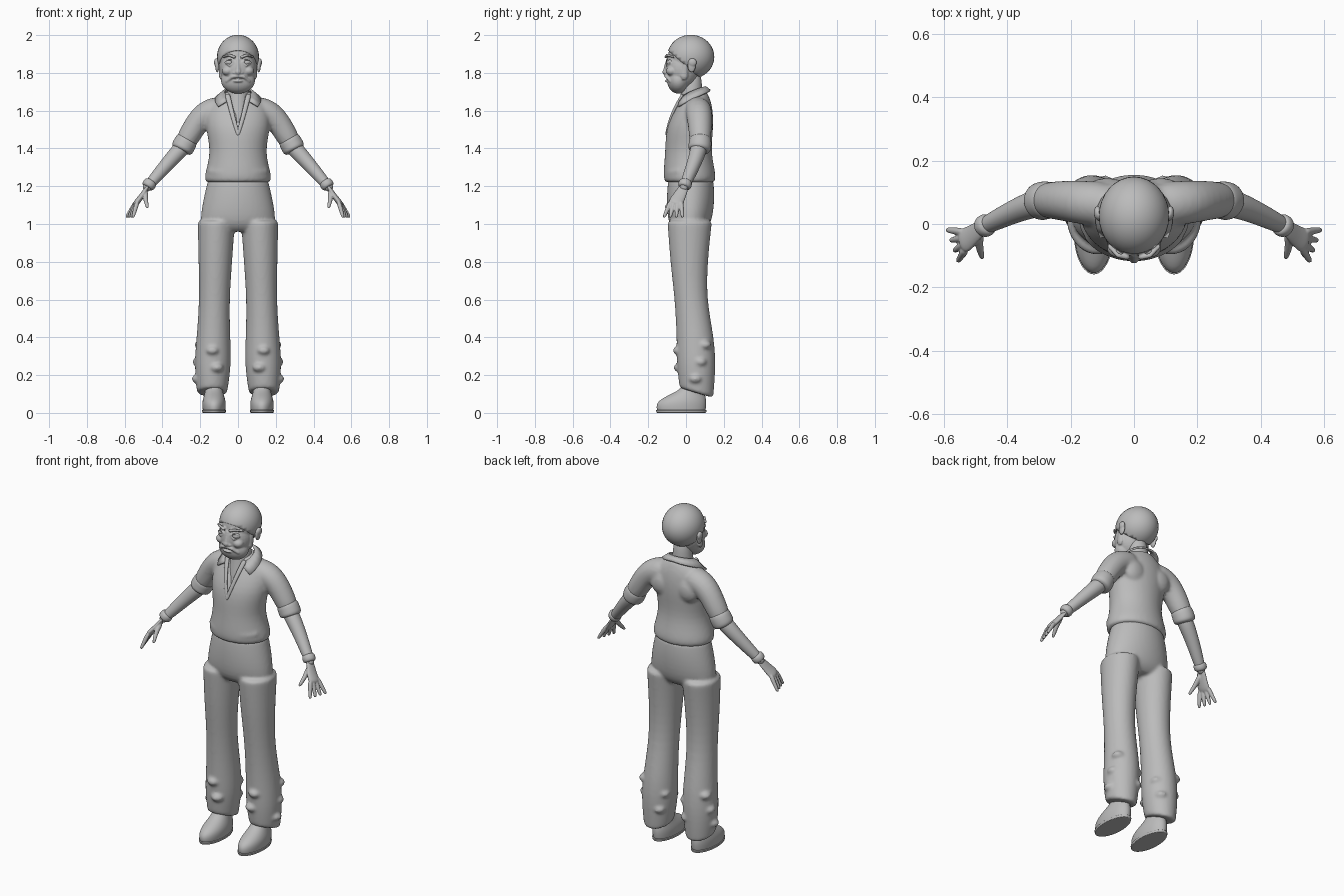
import bpy, bmesh, math
from mathutils import Vector, Matrix

if "Cube" in bpy.data.objects:
    bpy.data.objects.remove(bpy.data.objects["Cube"])

shade = (0.5, 0.5, 0.5, 1)
grey = bpy.data.materials.new("plain grey")
grey.use_nodes = True
grey.diffuse_color = shade
grey.node_tree.nodes["Principled BSDF"].inputs["Base Color"].default_value = shade


def skin(bm, rings, sides=20):
    """Bridge elliptical rings given as centre, first half axis, second half axis."""
    loops = []
    for centre, first, second in rings:
        angles = [math.tau * k / sides for k in range(sides)]
        loops.append([bm.verts.new(centre + first * math.cos(a) + second * math.sin(a)) for a in angles])
    for low, high in zip(loops, loops[1:]):
        for k in range(sides):
            after = (k + 1) % sides
            bm.faces.new((low[k], low[after], high[after], high[k]))
    bm.faces.new(loops[0][::-1])
    bm.faces.new(loops[-1])


def tube(bm, points, start, end, flat=1, cap=0.8):
    """Tapering limb through the points, with ends rounded by cap."""
    pts = [Vector(p) for p in points]
    last = len(pts) - 1
    rings = []
    for i, p in enumerate(pts):
        along = (pts[min(i + 1, last)] - pts[max(i - 1, 0)]).normalized()
        across = Vector((0, 1, 0)).cross(along).normalized()
        radius = start + (end - start) * i / last
        ring = (p, across * radius * flat, along.cross(across) * radius)
        tip = (p + along * radius * cap * (1 if i else -1), ring[1] / 2, ring[2] / 2)
        rings += [tip, ring] if i == 0 else [ring, tip] if i == last else [ring]
    skin(bm, rings)


def stack(bm, levels, centre_x=lambda z: 0, tilt=0):
    """Level rings of height, half width, half depth and y; tilt slants the lowest."""
    rows = [Vector(level) for level in levels]
    rows.insert(1, rows[0].lerp(rows[1], 0.04))
    rows.insert(-1, rows[-1].lerp(rows[-2], 0.04))
    rings = []
    for i, (z, width, depth, y) in enumerate(rows):
        slant = tilt * depth if i < 2 else 0
        rings.append((Vector((centre_x(z), y, z)), Vector((width, 0, 0)), Vector((0, depth, slant))))
    skin(bm, rings)


def ball(bm, centre, radii):
    place = Matrix.Translation(centre) @ Matrix.Diagonal((*radii, 1))
    bmesh.ops.create_uvsphere(bm, u_segments=32, v_segments=20, radius=1, matrix=place)


def mirror_parts(bm):
    copy = bmesh.ops.duplicate(bm, geom=bm.verts[:] + bm.edges[:] + bm.faces[:])["geom"]
    verts = [v for v in copy if isinstance(v, bmesh.types.BMVert)]
    bmesh.ops.scale(bm, vec=(-1, 1, 1), verts=verts)


def finish(name, bm, rounded=True, voxel=0, soften=0, pair=False, thickness=0):
    bmesh.ops.recalc_face_normals(bm, faces=bm.faces)
    for face in bm.faces:
        face.smooth = True
    mesh = bpy.data.meshes.new(name)
    bm.to_mesh(mesh)
    bm.free()
    mesh.materials.append(grey)
    ob = bpy.data.objects.new(name, mesh)
    bpy.context.collection.objects.link(ob)
    if rounded:
        mod = ob.modifiers.new("round", 'SUBSURF')
        mod.levels = mod.render_levels = 2
    if voxel:
        mod = ob.modifiers.new("fuse", 'REMESH')
        mod.mode, mod.voxel_size, mod.use_smooth_shade = 'VOXEL', voxel, True
        mod = ob.modifiers.new("soften", 'SMOOTH')
        mod.iterations = soften
    if thickness:
        mod = ob.modifiers.new("thickness", 'SOLIDIFY')
        mod.thickness = thickness
    if pair:
        ob.modifiers.new("other side", 'MIRROR')
    return ob


# Head: paired features first, then skull, face, beard, nose and lip
eye_z, brow_z = 1.855, 1.885
crown, crown_size = Vector((0, 0.025, 1.885)), Vector((0.107, 0.12, 0.112))
bm = bmesh.new()
ball(bm, (0.018, -0.1, 1.8), (0.012, 0.014, 0.01))
ball(bm, (0.055, -0.075, 1.81), (0.03, 0.03, 0.025))
tube(bm, [(0.02, -0.105, brow_z), (0.05, -0.1, brow_z + 0.01), (0.08, -0.07, brow_z)], 0.009, 0.006)
for lift in (0.017, -0.017):
    tube(bm, [(0.02, -0.1, eye_z), (0.045, -0.103, eye_z + lift), (0.07, -0.085, eye_z)], 0.005, 0.004)
tube(bm, [(0, -0.106, 1.785), (0.03, -0.103, 1.78), (0.06, -0.08, 1.755)], 0.01, 0.008)
tube(bm, [(0.09, -0.01, 1.78), (0.097, 0, 1.87)], 0.02, 0.01, flat=0.5)
mirror_parts(bm)
ball(bm, crown, crown_size)
ball(bm, (0, -0.02, 1.82), (0.095, 0.09, 0.11))
ball(bm, (0, -0.04, 1.76), (0.09, 0.06, 0.07))
ball(bm, (0, -0.1, 1.757), (0.025, 0.012, 0.007))
ball(bm, (0, -0.105, 1.805), (0.018, 0.02, 0.017))
tube(bm, [(0, -0.095, 1.87), (0, -0.108, 1.81)], 0.01, 0.014)
finish("head", bm, rounded=False, voxel=0.0045, soften=2)

bm = bmesh.new()
ball(bm, (0.045, -0.083, eye_z), (0.022, 0.02, 0.016))
finish("eyes", bm, rounded=False, pair=True)

# Close-cropped hair, cut along a sloping hairline
bm = bmesh.new()
ball(bm, crown, crown_size * 1.04)
bmesh.ops.bisect_plane(bm, geom=bm.verts[:] + bm.edges[:] + bm.faces[:], plane_co=(0, -0.09, 1.915),
                       plane_no=(0, 0.65, 0.75), clear_inner=True)
finish("hair", bm, rounded=False, thickness=0.01)

bm = bmesh.new()
ball(bm, (0.11, 0.03, 1.84), (0.011, 0.022, 0.038))
ball(bm, (0.115, 0.035, 1.855), (0.012, 0.022, 0.022))
finish("ears", bm, rounded=False, voxel=0.004, soften=2, pair=True)

bm = bmesh.new()
tube(bm, [(0, 0, 1.5), (0, 0.03, 1.66), (0, 0.035, 1.78)], 0.07, 0.05)
finish("neck_and_chest", bm)

# Shirt: sleeves and shoulder blades fused with the torso
bm = bmesh.new()
tube(bm, [(0.08, 0.06, 1.61), (0.18, 0.07, 1.59), (0.24, 0.075, 1.5), (0.285, 0.075, 1.42)], 0.075, 0.056, cap=0.2)
ball(bm, (0.085, 0.105, 1.55), (0.07, 0.04, 0.07))
tube(bm, [(0.04, -0.1, 1.28), (0.1, -0.09, 1.27), (0.15, -0.04, 1.28)], 0.012, 0.012)
mirror_parts(bm)
stack(bm, [(1.22, 0.17, 0.13, 0.02), (1.25, 0.185, 0.145, 0.02), (1.38, 0.14, 0.12, 0.01),
           (1.52, 0.18, 0.13, 0.02), (1.64, 0.16, 0.09, 0.05), (1.7, 0.07, 0.06, 0.05)])
shirt = finish("shirt", bm, voxel=0.01, soften=4)

# Open neck cut as a deepening V
bm = bmesh.new()
stack(bm, [(1.47, 0.002, 0.1, -0.19), (1.73, 0.075, 0.1, -0.06)])
cutter = finish("neck_opening_cutter", bm, rounded=False)
cutter.hide_render = True
cutter.display_type = 'WIRE'
opening = shirt.modifiers.new("neck opening", 'BOOLEAN')
opening.operation, opening.object = 'DIFFERENCE', cutter

bm = bmesh.new()
tube(bm, [(0, -0.105, 1.475), (0.025, -0.085, 1.56), (0.045, -0.045, 1.64), (0.055, -0.02, 1.68)], 0.006, 0.009, flat=1.6)
finish("lapels", bm, pair=True)

# Collar swept from the nape to a pointed wing
bm = bmesh.new()
previous = None
for step in range(9):
    turn = step * 0.32
    spread, swing = 0.1 + 0.012 * turn, turn * 0.85
    pair = [bm.verts.new((0.075 * math.sin(turn), 0.03 + 0.075 * math.cos(turn), 1.73 - 0.01 * turn ** 2)),
            bm.verts.new((spread * math.sin(swing), 0.03 + spread * math.cos(swing), 1.71 - 0.013 * turn ** 2))]
    if previous:
        bm.faces.new(previous + pair[::-1])
    previous = pair
finish("collar", bm, rounded=False, pair=True, thickness=0.01)

# Rolled cuffs, forearms and wrist bands
wrist = Vector((0.48, -0.01, 1.195))
bm = bmesh.new()
tube(bm, [(0.265, 0.075, 1.455), (0.285, 0.075, 1.42), (0.3, 0.07, 1.39)], 0.06, 0.062, cap=0.1)
finish("sleeve_cuffs", bm, pair=True)

bm = bmesh.new()
tube(bm, [(0.29, 0.07, 1.41), (0.36, 0.05, 1.335), wrist], 0.048, 0.029)
finish("forearms", bm, pair=True)

bm = bmesh.new()
tube(bm, [wrist + Vector((-0.02, 0.01, 0.03)), wrist], 0.037, 0.037, cap=0.1)
finish("wrist_bands", bm, pair=True)

# Hands: flat palm, fanned fingers and thumb
bm = bmesh.new()
tube(bm, [wrist, (0.515, -0.04, 1.14), (0.54, -0.055, 1.11)], 0.028, 0.043, flat=0.4, cap=0.3)
for i in range(4):
    knuckle = Vector((0.535 + 0.003 * i, 0.02 * i - 0.085, 1.11))
    reach = Vector((0.02 + 0.008 * i, 0.012 * i - 0.03, -0.07))
    tube(bm, [knuckle, knuckle + reach / 2, knuckle + reach], 0.013, 0.009)
tube(bm, [(0.49, -0.035, 1.165), (0.49, -0.07, 1.13), (0.48, -0.105, 1.09)], 0.016, 0.009)
finish("hands", bm, voxel=0.004, soften=1, pair=True)

# Trousers: legs with spiralling folds, fused with the hips
bm = bmesh.new()
stack(bm, [(0.105, 0.08, 0.09, 0.055), (0.25, 0.1, 0.105, 0.055), (0.4, 0.09, 0.1, 0.05), (0.6, 0.08, 0.085, 0.025),
           (0.8, 0.09, 0.1, 0.015), (1.02, 0.1, 0.12, 0.02)], lambda z: 0.14 - 0.025 * z, tilt=-0.3)
for i in range(7):
    turn = 2.2 * i
    ball(bm, (0.135 + 0.075 * math.cos(turn), 0.05 + 0.085 * math.sin(turn), 0.18 + 0.03 * i), (0.035, 0.035, 0.025))
mirror_parts(bm)
stack(bm, [(0.96, 0.17, 0.07, 0.02), (1, 0.21, 0.12, 0.02), (1.15, 0.182, 0.13, 0.025), (1.235, 0.16, 0.12, 0.025)])
finish("trousers", bm, voxel=0.009, soften=4)

# Shoes with flat soles
bm = bmesh.new()
stack(bm, [(0.01, 0.06, 0.13, -0.025), (0.06, 0.065, 0.137, -0.025), (0.1, 0.05, 0.09, 0.01),
           (0.13, 0.045, 0.06, 0.04), (0.19, 0.045, 0.05, 0.05)], lambda z: 0.127)
finish("shoes", bm, pair=True)

bm = bmesh.new()
stack(bm, [(0, 0.062, 0.133, -0.025), (0.015, 0.065, 0.137, -0.025)], lambda z: 0.127)
finish("soles", bm, pair=True)
